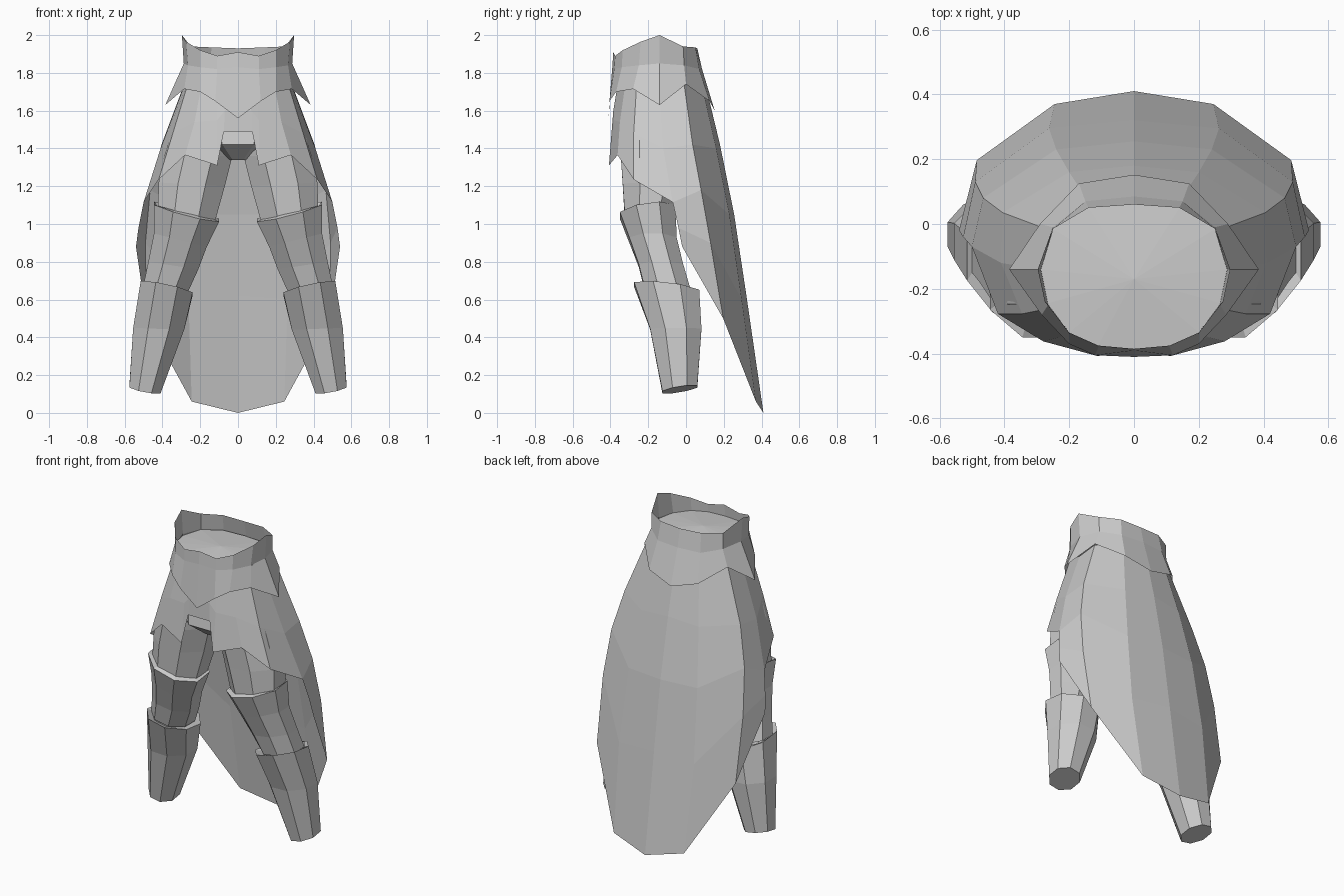
import bpy, math

cloth = bpy.data.materials.new("grey_cloth")
cloth.diffuse_color = (0.6, 0.6, 0.6, 1)


def make(name, verts, faces, mirror=False):
    me = bpy.data.meshes.new(name)
    me.from_pydata(verts, [], faces)
    me.materials.append(cloth)
    ob = bpy.data.objects.new(name, me)
    bpy.context.collection.objects.link(ob)
    if mirror:
        m = ob.modifiers.new("mirror", 'MIRROR')
        m.use_clip = True
        m.merge_threshold = 0.002
    return ob


def sheet(name, columns):
    """Half of a cloth sheet made of vertical columns, mirrored across x."""
    n = len(columns[0])
    verts = [p for c in columns for p in c]
    faces = [(i * n + j, i * n + j + 1, (i + 1) * n + j + 1, (i + 1) * n + j)
             for i in range(len(columns) - 1) for j in range(n - 1)]
    return make(name, verts, faces, True)


def tube(name, rings, mirror=True, sides=8, caps=(False, False)):
    """Loft of rings (x0, x1, y0, y1, z at x0, z at x1, front lift)."""
    verts, faces = [], []
    for x0, x1, y0, y1, z0, z1, lift in rings:
        for k in range(sides):
            a = 2 * math.pi * (k + 0.5) / sides
            u = math.cos(a) / math.cos(math.pi / sides)
            v = math.sin(a) / math.cos(math.pi / sides)
            verts.append(((x0 + x1) / 2 + u * (x1 - x0) / 2,
                          (y0 + y1) / 2 + v * (y1 - y0) / 2,
                          (z0 + z1) / 2 + u * (z1 - z0) / 2 - v * lift))
    for r in range(len(rings) - 1):
        for k in range(sides):
            a, b = r * sides + k, r * sides + (k + 1) % sides
            faces.append((a, a + sides, b + sides, b))
    if caps[0]:
        faces.append(tuple(range(sides)))
    if caps[1]:
        faces.append(tuple(reversed(range(len(verts) - sides, len(verts)))))
    return make(name, verts, faces, mirror)


# Waistband: raised collar flaring to a pointed hem
sheet("waistband", [
    [(0, -.385, 1.91), (0, -.39, 1.83), (0, -.41, 1.56)],
    [(.11, -.375, 1.89), (.11, -.38, 1.82), (.12, -.405, 1.65)],
    [(.2, -.335, 1.92), (.2, -.34, 1.83), (.2, -.37, 1.70)],
    [(.275, -.24, 1.965), (.265, -.25, 1.84), (.285, -.28, 1.715)],
    [(.297, -.14, 2.0), (.287, -.14, 1.85), (.385, -.14, 1.63)],
    [(.25, -.015, 1.94), (.25, -.01, 1.84), (.29, 0, 1.74)],
    [(.14, .05, 1.935), (.15, .07, 1.82), (.17, .125, 1.65)],
    [(0, .06, 1.93), (0, .085, 1.82), (0, .152, 1.60)]])

# Shallow lid closing the waist
rim = [(0, -.385), (.11, -.375), (.2, -.335), (.268, -.245), (.287, -.14),
       (.25, -.015), (.14, .05), (0, .06)]
make("waist_lid", [(0, -.17, 1.86)] + [(x, y, 1.84) for x, y in rim],
     [(0, i, i + 1) for i in range(1, len(rim))], True)

# Tunic front: notched at the centre, stepped hem
sheet("tunic", [
    [(0, -.36, 1.75), (0, -.385, 1.6), (0, -.39, 1.49)],
    [(.05, -.36, 1.75), (.07, -.385, 1.6), (.075, -.39, 1.49)],
    [(.1, -.35, 1.75), (.11, -.38, 1.55), (.11, -.408, 1.31)],
    [(.19, -.32, 1.75), (.23, -.35, 1.54), (.28, -.362, 1.365)],
    [(.26, -.26, 1.76), (.345, -.277, 1.48), (.42, -.277, 1.235)],
    [(.29, -.14, 1.72), (.41, -.12, 1.4), (.5, -.07, 1.115)]])

# Long cape at the back
sheet("cape", [
    [(.29, -.14, 1.72), (.41, -.12, 1.4), (.5, -.07, 1.115),
     (.527, -.04, .98), (.54, -.02, .88)],
    [(.285, -.01, 1.74), (.405, .035, 1.42), (.465, .08, 1.18),
     (.49, .13, .9), (.485, .197, .5)],
    [(.15, .085, 1.73), (.2, .16, 1.4), (.24, .23, 1.05),
     (.262, .295, .6), (.245, .37, .06)],
    [(0, .105, 1.73), (0, .18, 1.42), (0, .255, 1.05),
     (0, .32, .62), (0, .41, 0)]])

# Trouser seat between the legs
tube("trouser_seat", [(-.28, .28, -.34, .02, 1.62, 1.62, 0),
                      (-.2, .2, -.375, .02, 1.43, 1.43, -.01),
                      (-.07, .07, -.28, -.02, 1.34, 1.34, 0)],
     mirror=False, caps=(False, True))

# Thighs
tube("thigh", [(.01, .34, -.34, -.02, 1.52, 1.52, 0),
               (.03, .39, -.345, -.01, 1.36, 1.36, 0),
               (.07, .42, -.335, -.02, 1.2, 1.22, 0),
               (.12, .425, -.325, -.06, 1.02, 1.08, 0)])

# Knee pieces with a flared upper edge
tube("knee", [(.135, .42, -.32, -.07, 1.03, 1.09, 0),
              (.10, .445, -.35, -.055, 1.02, 1.11, -.02),
              (.165, .445, -.3, -.05, .88, .95, 0),
              (.21, .475, -.25, -.015, .76, .80, 0),
              (.265, .5, -.22, .02, .64, .68, 0)])

# Shin guards
tube("shin_guard", [(.29, .49, -.21, .04, .63, .67, 0),
                    (.24, .515, -.275, .07, .63, .69, .02),
                    (.285, .555, -.19, .082, .44, .45, 0),
                    (.41, .575, -.125, .06, .11, .14, -.015)],
     caps=(False, True))
